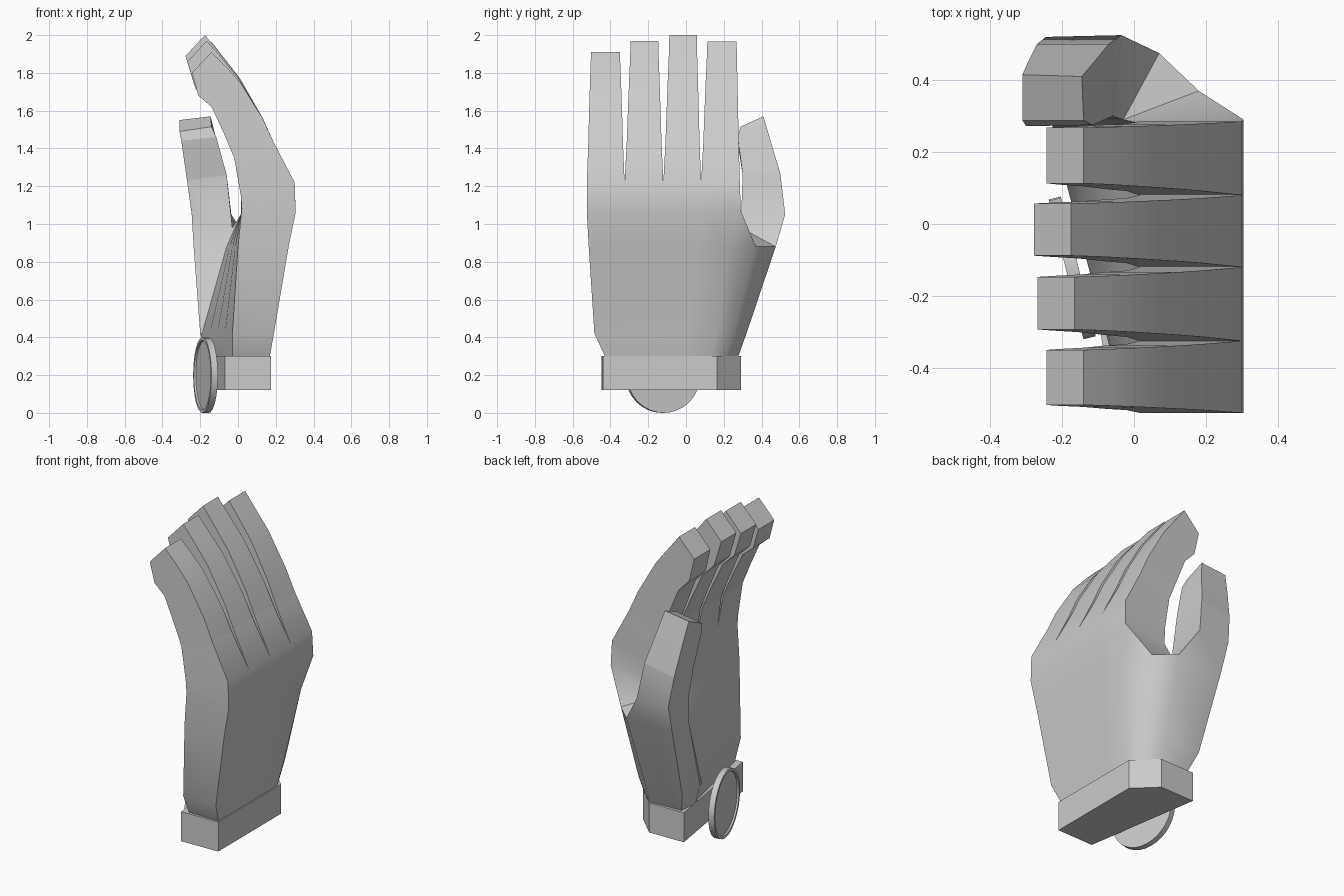
import bpy, bmesh
from math import radians, cos, sin
from mathutils import Vector, Matrix

cube = bpy.data.objects.get("Cube")
if cube:
    bpy.data.objects.remove(cube, do_unlink=True)

# One plain grey for the whole model
grey = bpy.data.materials.new("plain grey")
grey.use_nodes = True
colour = (0.6, 0.6, 0.6, 1)
grey.diffuse_color = colour
grey.node_tree.nodes["Principled BSDF"].inputs["Base Color"].default_value = colour


def finish(bm, name, angle=30):
    """Turn a bmesh into a named, shaded object."""
    bmesh.ops.remove_doubles(bm, verts=bm.verts, dist=0.001)
    bmesh.ops.recalc_face_normals(bm, faces=bm.faces)
    mesh = bpy.data.meshes.new(name)
    bm.to_mesh(mesh)
    bm.free()
    mesh.materials.append(grey)
    obj = bpy.data.objects.new(name, mesh)
    bpy.context.collection.objects.link(obj)
    bpy.ops.object.select_all(action="DESELECT")
    obj.select_set(True)
    bpy.context.view_layer.objects.active = obj
    bpy.ops.object.shade_smooth_by_angle(angle=radians(angle))


def loft(bm, rings, start=True, end=True, closed=True):
    """Skin a series of equal-sized rings of points."""
    loops = [[bm.verts.new(p) for p in ring] for ring in rings]
    count = len(loops[0])
    for low, high in zip(loops, loops[1:]):
        for i in range(count if closed else count - 1):
            j = (i + 1) % count
            bm.faces.new((low[i], low[j], high[j], high[i]))
    if start:
        bm.faces.new(loops[0][::-1])
    if end:
        bm.faces.new(loops[-1])


def level(z, *points):
    return [(x, y, z) for x, y in points]


# Finger boundaries across the hand, pinky to index
bounds = (-.525, -.325, -.12, .08, .285)
shares = [(b - bounds[0]) / (bounds[-1] - bounds[0]) for b in bounds]


def across(pinky, index):
    """Points on a line over the hand, split at the finger boundaries."""
    return [Vector(pinky).lerp(Vector(index), s) for s in shares]


def hand_ring(pinky_in, pinky_out, index_out, index_in):
    return across(pinky_out, index_out)[::-1] + across(pinky_in, index_in)


# Palm: lower mound, from the pinky side round the back to the thumb
lower = [
    level(0.28, (-.03, -.42), (.165, -.42), (.165, .13), (.13, .2),
          (.05, .27), (-.15, .26), (-.16, .14), (-.14, .1)),
    level(0.42, (-.03, -.485), (.19, -.485), (.19, .16), (.145, .25),
          (.05, .32), (-.2, .32), (-.2, .15), (-.19, .12)),
    level(0.88, (0, -.515), (.268, -.515), (.265, .23), (.18, .37),
          (.07, .475), (-.235, .47), (-.235, .31), (-.06, .27)),
]
palm = bmesh.new()
loft(palm, [hand_ring(p[0], p[1], p[2], p[7]) + p[6:2:-1] for p in lower], end=False)

# Palm: upper part, up to the knuckles
pinky_in, pinky_out, index_out, web_back, web_thumb, thumb_out, thumb_in, crease = lower[-1]
knuckle, inner_knuckle = (.305, .29, 1.07), (.015, .28, 1.05)
middle_ring = hand_ring((.02, -.525, 1.08), (.305, -.525, 1.06), knuckle, inner_knuckle)
top_ring = hand_ring((.015, bounds[0], 1.15), (.3, bounds[0], 1.22),
                     (.3, bounds[-1], 1.22), (.015, bounds[-1], 1.15))
loft(palm, [hand_ring(pinky_in, pinky_out, index_out, crease), middle_ring],
     start=False, end=False, closed=False)
loft(palm, [middle_ring, top_ring], start=False, end=False)

# Web between the palm and the thumb
crotch = (-.03, .29, .98)
thumb_back = (-.035, .525, 1.05)
for tri in ((knuckle, web_back, crotch), (web_back, web_thumb, crotch),
            (web_thumb, thumb_back, crotch), (index_out, web_back, knuckle),
            (thumb_in, crease, crotch), (crease, inner_knuckle, crotch),
            (inner_knuckle, knuckle, crotch)):
    palm.faces.new([palm.verts.new(p) for p in tri])

# Thumb root, part of the palm
thumb_seam = [(-.27, .5, 1.23), (-.07, .5, 1.265), (-.06, .3, 1.26), (-.27, .31, 1.23)]
web_ring = [(-.245, .52, 1.05), thumb_back, crotch, (-.245, .32, 1.05)]
for side in ((thumb_out, web_thumb, thumb_back, web_ring[0]),
             (thumb_in, thumb_out, web_ring[0], web_ring[3]),
             (crotch, thumb_in, web_ring[3])):
    palm.faces.new([palm.verts.new(p) for p in side])
loft(palm, [web_ring, thumb_seam], start=False)

# Thumb tip
thumb = bmesh.new()
loft(thumb, [
    thumb_seam,
    [(-.295, .45, 1.43), (-.115, .445, 1.45), (-.115, .275, 1.46), (-.3, .272, 1.44)],
    [(-.31, .415, 1.55), (-.145, .41, 1.57), (-.14, .288, 1.515), (-.31, .288, 1.49)],
])
finish(thumb, "thumb_tip", 10)

# Fingers: back point, palm point, narrowing and share of the extra length
stations = [
    ((.3, 1.22), (.015, 1.15), 0, 0),
    ((.19, 1.43), (-.02, 1.35), .35, 0),
    ((.13, 1.56), (-.075, 1.48), .5, .05),
    ((.015, 1.745), (-.14, 1.62), .75, .35),
    ((-.065, 1.835), (-.21, 1.68), .9, .6),
    ((-.14, 1.91), (-.243, 1.8), 1, 1),
]
# Span of the tip, then how far the tip is shifted in x and z
fingers = {
    "pinky_finger": ((-.503, -.35), 0, 0),
    "ring_finger": ((-.293, -.147), -.025, .06),
    "middle_finger": ((-.088, .057), -.035, .09),
    "index_finger": ((.113, .268), 0, .055),
}
for (name, (tip, dx, dz)), base in zip(fingers.items(), zip(bounds, bounds[1:])):
    rings = []
    for back, front, narrow, share in stations:
        y0, y1 = (b + (t - b) * narrow for b, t in zip(base, tip))
        rings.append([(x + dx * share, y, z + dz * share) for (x, z), y in
                      ((back, y0), (back, y1), (front, y1), (front, y0))])
    loft(palm, rings[:2], start=False)
    finger = bmesh.new()
    loft(finger, rings[1:])
    finish(finger, name, 10)
finish(palm, "palm", 40)

# Wrist cuff
cuff = bmesh.new()
outline = ((-.07, -.447), (.175, -.44), (.175, .165), (.046, .29), (-.185, .285))
loft(cuff, [level(z, *outline) for z in (.12, .3)])
finish(cuff, "wrist_cuff", 10)

# Round disc on the inner wrist, with a raised rim
disc = bmesh.new()
bmesh.ops.create_cone(disc, cap_ends=True, segments=32, radius1=.2, radius2=.2, depth=.035)
face = max(disc.faces, key=lambda f: f.calc_center_median().z)
bmesh.ops.inset_region(disc, faces=[face], thickness=.016)
bmesh.ops.inset_region(disc, faces=[face], thickness=.002, depth=-.01)
tilt = radians(14)
turn = Vector((-cos(tilt), -sin(tilt), 0)).to_track_quat("Z", "Y").to_matrix().to_4x4()
disc.transform(Matrix.Translation((-.172, -.122, .2)) @ turn)
finish(disc, "wrist_disc", 30)
